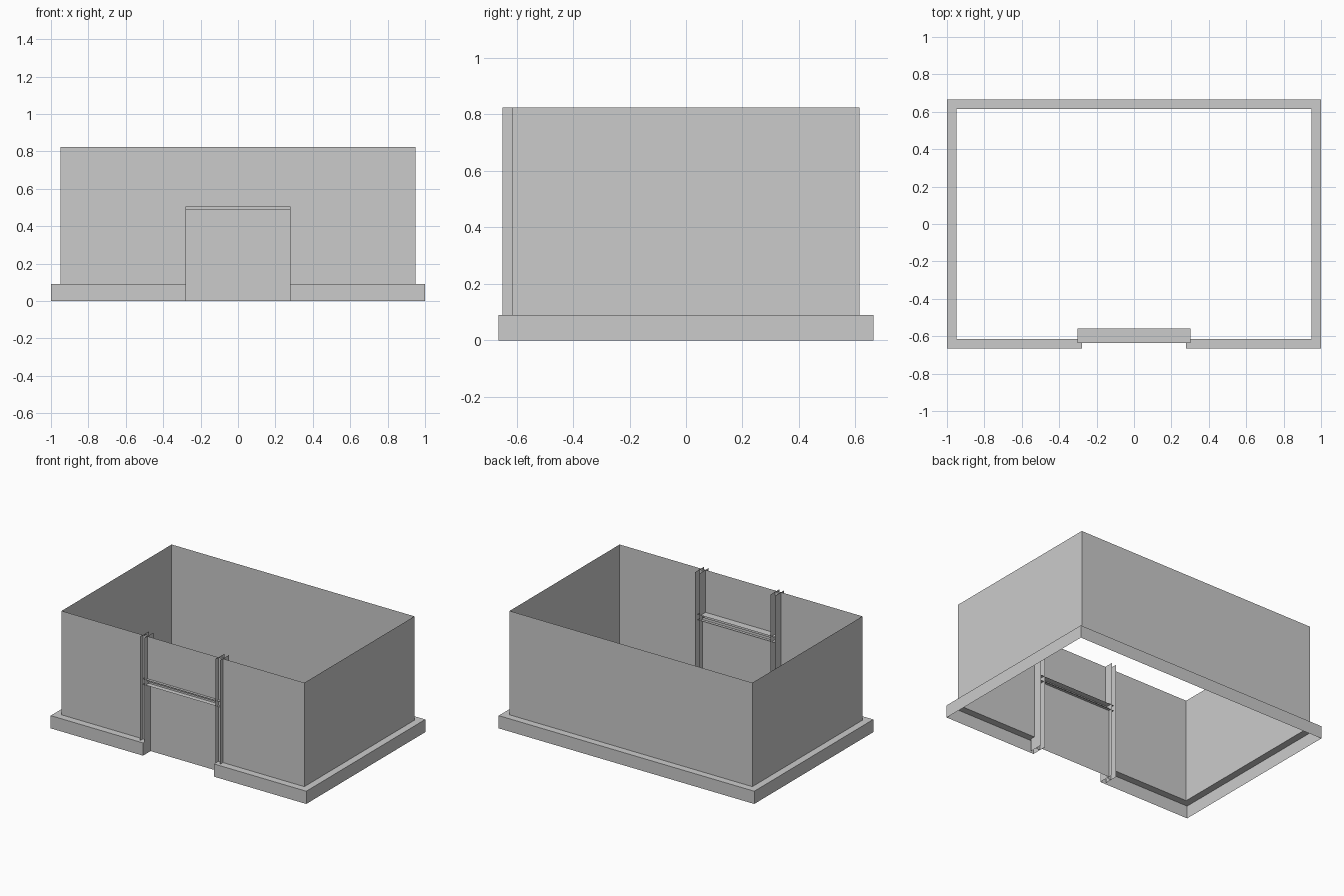
import bpy
from mathutils import Vector

cube = bpy.data.objects.get("Cube")
if cube:
    bpy.data.objects.remove(cube)

grey = bpy.data.materials.new("plain grey")
grey.use_nodes = True
COLOUR = (0.6, 0.6, 0.6, 1)
grey.diffuse_color = COLOUR
grey.node_tree.nodes["Principled BSDF"].inputs["Base Color"].default_value = COLOUR

# Main dimensions
OUT_X, OUT_Y = 1.0, 0.665
WALL_X, WALL_Y = 0.95, 0.615
BASE, TOP = 0.09, 0.825
GAP, POST = 0.278, 0.313
MID_Y = -0.6


def sheets(name, quads):
    """One object made of thin flat quads."""
    verts = [Vector(p) for q in quads for p in q]
    faces = [range(i * 4, i * 4 + 4) for i in range(len(quads))]
    mesh = bpy.data.meshes.new(name)
    mesh.from_pydata(verts, [], [list(f) for f in faces])
    mesh.materials.append(grey)
    obj = bpy.data.objects.new(name, mesh)
    bpy.context.collection.objects.link(obj)
    return obj


def upright(a, b, z0, z1):
    """Vertical quad over the plan line a-b."""
    return [(*a, z0), (*b, z0), (*b, z1), (*a, z1)]


def level(x0, x1, y0, y1, z):
    """Horizontal quad facing up."""
    return [(x0, y0, z), (x1, y0, z), (x1, y1, z), (x0, y1, z)]


# Plan lines that run around the building, open at the doorway
def plan(x, y):
    return [(GAP, -y), (x, -y), (x, y), (-x, y), (-x, -y), (-GAP, -y)]


outer, inner = plan(OUT_X, OUT_Y), plan(WALL_X, WALL_Y)

# Plinth: outside skirt, ledge and doorway returns
skirt = [upright(a, b, 0, BASE) for a, b in zip(outer, outer[1:])]
ledge = [[(*a, BASE), (*b, BASE), (*d, BASE), (*c, BASE)]
         for a, b, c, d in zip(outer, outer[1:], inner, inner[1:])]
returns = [upright((-GAP, -OUT_Y), (-GAP, -WALL_Y), 0, BASE),
           upright((GAP, -WALL_Y), (GAP, -OUT_Y), 0, BASE)]
sheets("plinth", skirt + ledge + returns)

# Walls above the plinth
sheets("walls", [upright(a, b, BASE, TOP) for a, b in zip(inner, inner[1:])])

# Panel over the doorway and the recessed door below it
sheets("upper_panel", [upright((-GAP, -WALL_Y), (GAP, -WALL_Y), 0.505, TOP)])
sheets("door", [upright((-GAP, -0.58), (GAP, -0.58), 0, 0.505)])

# Steel posts with an H section
for side, name in ((-1, "right_post"), (1, "left_post")):
    flanges = [upright((side * x, -0.65), (side * x, -0.55), 0, TOP)
               for x in (GAP, POST)]
    xs = sorted((side * GAP, side * POST))
    web = upright((xs[0], MID_Y), (xs[1], MID_Y), 0, TOP)
    sheets(name, flanges + [web])

# Steel lintel with an H section
sheets("lintel", [level(-0.302, 0.302, -0.635, -0.56, z) for z in (0.487, 0.525)]
       + [upright((-GAP, MID_Y), (GAP, MID_Y), 0.487, 0.525)])
